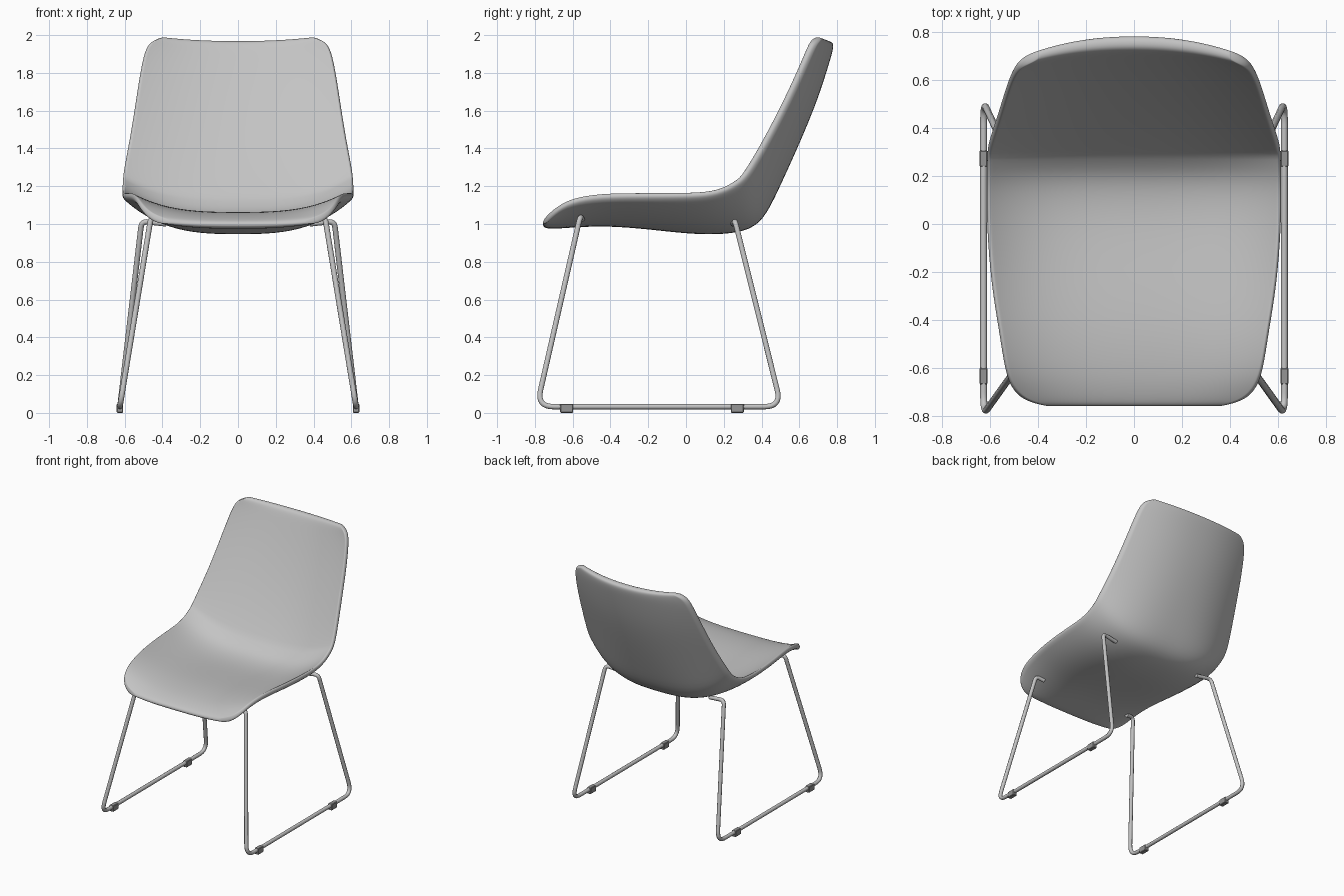
import bpy, bmesh, math
from mathutils import Vector

if "Cube" in bpy.data.objects:
    bpy.data.objects.remove(bpy.data.objects["Cube"])


def material(name, value):
    mat = bpy.data.materials.new(name)
    mat.use_nodes = True
    colour = (value, value, value, 1)
    mat.diffuse_color = colour
    mat.node_tree.nodes["Principled BSDF"].inputs["Base Color"].default_value = colour
    return mat


shell_grey = material("shell grey", 0.55)
tube_grey = material("tube grey", 0.55)
foot_grey = material("foot grey", 0.3)


def make_object(name, data, mat):
    obj = bpy.data.objects.new(name, data)
    bpy.context.collection.objects.link(obj)
    data.materials.append(mat)
    return obj


# Seat shell stations from front lip to top of back:
# underside y, z, upper side y, z, edge lift, half width
STATIONS = [
    (-.76, .99, -.755, 1.01, .01, .36),
    (-.74, .976, -.735, 1.022, .025, .45),
    (-.7, .974, -.69, 1.038, .05, .505),
    (-.62, .98, -.61, 1.056, .083, .537),
    (-.45, .99, -.45, 1.067, .098, .56),
    (-.25, .978, -.25, 1.055, .112, .595),
    (0, .948, 0, 1.032, .135, .613),
    (.16, .943, .14, 1.043, .132, .613),
    (.31, .957, .22, 1.075, .13, .612),
    (.41, 1.015, .285, 1.135, .11, .61),
    (.49, 1.18, .365, 1.25, .065, .605),
    (.6, 1.42, .49, 1.46, .065, .567),
    (.7, 1.66, .61, 1.7, .065, .532),
    (.765, 1.87, .69, 1.885, .065, .5),
    (.782, 1.935, .715, 1.945, .065, .468),
    (.78, 1.965, .735, 1.972, .055, .4),
]
FOLD = 9          # station where seat meets back
STEPS = 16        # divisions across the width
RIM = 0.045       # rim thickness


def section(station):
    """Closed cross-section loop: upper side left to right, underside back again."""
    uy, uz, ty, tz, lift, width = station
    under, upper = Vector((0, uy, uz)), Vector((0, ty, tz))
    back = min(max((tz - 1.13) / 0.2, 0), 1)
    lean = 1.2 * back
    power = 3.1 - 0.9 * back
    edge_up = upper + lift * Vector((0, -math.sin(lean), math.cos(lean)))
    rim = min(RIM, (upper - under).length)
    edge_down = edge_up + (under - upper).normalized() * rim
    across = [math.sin(math.pi * (i / STEPS - 0.5)) for i in range(STEPS + 1)]

    def row(centre, edge, inset):
        points = []
        for u in across:
            p = centre.lerp(edge, abs(u) ** power)
            p.x = u * (width - inset)
            points.append(p)
        return points

    top = row(upper, edge_up, 0.008)
    bottom = row(under, edge_down, 0.014)
    middle = (edge_up + edge_down) / 2
    side = Vector((width + 0.004, 0, 0))
    return top + [middle + side] + bottom[::-1] + [middle - side]


bm = bmesh.new()
loops = [[bm.verts.new(p) for p in section(s)] for s in STATIONS]
count = len(loops[0])
for a, b in zip(loops, loops[1:]):
    for i in range(count):
        j = (i + 1) % count
        bm.faces.new((a[i], a[j], b[j], b[i]))
# close the lip and the top edge with strips between upper side and underside
for loop in (loops[0], loops[-1]):
    for i in range(STEPS):
        k = count - 2 - i
        bm.faces.new((loop[i], loop[i + 1], loop[k - 1], loop[k]))
    bm.faces.new((loop[0], loop[-2], loop[-1]))
    bm.faces.new((loop[STEPS], loop[STEPS + 1], loop[STEPS + 2]))
# fold line between seat and back
crease = bm.edges.layers.float.new("crease_edge")
for i in range(STEPS):
    bm.edges.get((loops[FOLD][i], loops[FOLD][i + 1]))[crease] = 0.5
bmesh.ops.recalc_face_normals(bm, faces=bm.faces)
for face in bm.faces:
    face.smooth = True
mesh = bpy.data.meshes.new("seat_shell")
bm.to_mesh(mesh)
bm.free()
shell = make_object("seat_shell", mesh, shell_grey)
subsurf = shell.modifiers.new("smooth", "SUBSURF")
subsurf.levels = subsurf.render_levels = 2


def rounded_path(points, radii):
    """Replace each inner corner with a curved fillet."""
    path = [points[0]]
    for before, corner, after, r in zip(points, points[1:], points[2:], radii):
        a = corner + (before - corner).normalized() * r
        b = corner + (after - corner).normalized() * r
        for i in range(9):
            t = i / 8
            path.append(a.lerp(corner, t).lerp(corner.lerp(b, t), t))
    return path + [points[-1]]


# Sled legs: one bent tube on each side
def sled_leg(name, side):
    corners = [(.39, -.55, 1.025), (.46, -.56, 1.04), (.625, -.79, .033),
               (.625, .505, .033), (.51, .26, 1.015), (.38, .25, 1.0)]
    points = [Vector((side * x, y, z)) for x, y, z in corners]
    path = rounded_path(points, (.035, .09, .09, .035))
    curve = bpy.data.curves.new(name, "CURVE")
    curve.dimensions = "3D"
    curve.bevel_depth = 0.0145
    curve.bevel_resolution = 3
    curve.use_fill_caps = True
    spline = curve.splines.new("POLY")
    spline.points.add(len(path) - 1)
    for point, p in zip(spline.points, path):
        point.co = (*p, 1)
    spline.use_smooth = True
    make_object(name, curve, tube_grey)


# Floor glides clipped around the bottom rail
def glide(name, x, y):
    bm = bmesh.new()
    bmesh.ops.create_cube(bm, size=1)
    bmesh.ops.scale(bm, vec=(.034, .068, .048), verts=bm.verts)
    bmesh.ops.translate(bm, vec=(x, y, .024), verts=bm.verts)
    bmesh.ops.bevel(bm, geom=bm.edges[:], offset=0.004, segments=1, affect="EDGES")
    data = bpy.data.meshes.new(name)
    bm.to_mesh(data)
    bm.free()
    make_object(name, data, foot_grey)


for label, side in (("left", 1), ("right", -1)):
    sled_leg(label + "_sled_leg", side)
    glide(label + "_front_glide", side * .625, -.632)
    glide(label + "_back_glide", side * .625, .272)
